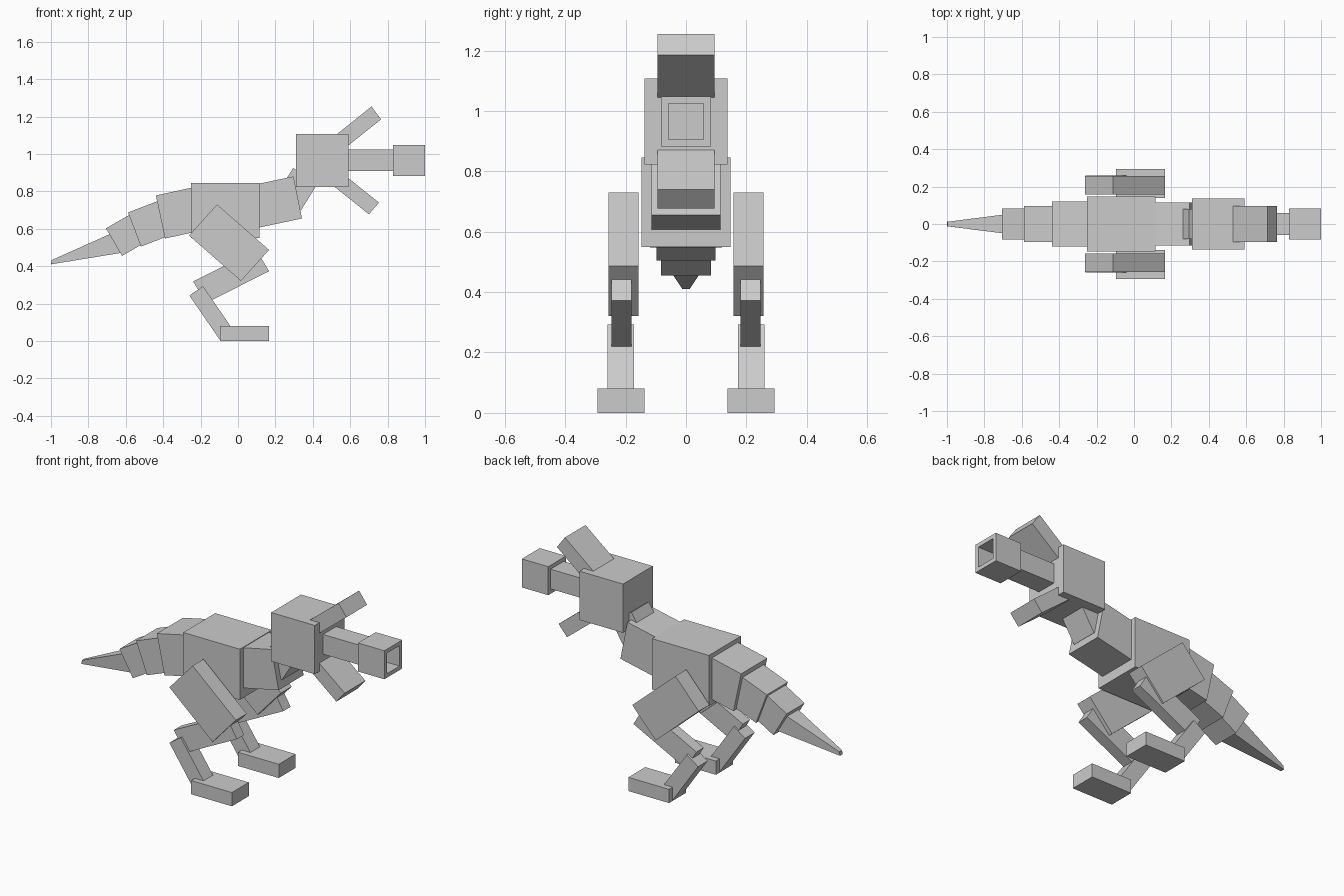
import bpy, bmesh

if "Cube" in bpy.data.objects:
    bpy.data.objects.remove(bpy.data.objects["Cube"])

grey = bpy.data.materials.new("light_grey")
grey.diffuse_color = (0.6, 0.6, 0.6, 1)
grey.use_nodes = True
grey.node_tree.nodes["Principled BSDF"].inputs["Base Color"].default_value = grey.diffuse_color


def block(name, profile, y0, y1, tip=None, mirror=False, bore=None):
    """Four-sided x/z profile spanned across y; the first two corners may taper to half-width tip."""
    bm = bmesh.new()
    sides = []
    for y, sign in ((y0, -1), (y1, 1)):
        sides.append([bm.verts.new((x, sign * tip if tip and i < 2 else y, z))
                      for i, (x, z) in enumerate(profile)])
    a, b = sides
    bm.faces.new(a)
    bm.faces.new(b[::-1])
    for i in range(4):
        j = (i + 1) % 4
        bm.faces.new((a[j], a[i], b[i], b[j]))
    bmesh.ops.recalc_face_normals(bm, faces=bm.faces)
    if bore:
        # Square recess in the forward face
        rim, depth = bore
        front = max(bm.faces, key=lambda f: f.calc_center_median().x)
        bmesh.ops.inset_individual(bm, faces=[front], thickness=rim)
        floor = bmesh.ops.extrude_discrete_faces(bm, faces=[front])["faces"][0]
        bmesh.ops.translate(bm, verts=floor.verts, vec=(-depth, 0, 0))
    me = bpy.data.meshes.new(name)
    bm.to_mesh(me)
    bm.free()
    me.materials.append(grey)
    ob = bpy.data.objects.new(name, me)
    bpy.context.collection.objects.link(ob)
    if mirror:
        m = ob.modifiers.new("mirror", 'MIRROR')
        m.use_axis = (False, True, False)
        m.use_mirror_merge = False
    return ob


def rect(x0, x1, z0, z1):
    return [(x0, z0), (x0, z1), (x1, z1), (x1, z0)]


def tilted(p, q, dx, dz):
    """Parallelogram: end edge p-q swept by (dx, dz)."""
    return [p, q, (q[0] + dx, q[1] + dz), (p[0] + dx, p[1] + dz)]


# Torso and neck
block("body", rect(-0.25, 0.115, 0.55, 0.845), -0.147, 0.147)
block("chest", tilted((0.342, 0.655), (0.297, 0.88), -0.26, -0.055), -0.115, 0.115)
block("neck", tilted((0.427, 0.843), (0.295, 0.925), -0.09, -0.144), -0.08, 0.08)

# Head, crest, jaw and barrel-like muzzle
block("head", rect(0.31, 0.59, 0.823, 1.107), -0.137, 0.137)
block("upper_crest", tilted((0.765, 1.185), (0.714, 1.254), -0.25, -0.2), -0.095, 0.095)
block("lower_jaw", tilted((0.70, 0.677), (0.754, 0.74), -0.25, 0.2), -0.095, 0.095)
block("snout", rect(0.56, 0.835, 0.91, 1.025), -0.06, 0.06)
block("muzzle", rect(0.83, 1.0, 0.882, 1.048), -0.082, 0.082, bore=(0.033, 0.15))

# Tail, from root to tip
block("tail_root", tilted((-0.39, 0.548), (-0.439, 0.778), 0.21, 0.046), -0.12, 0.12)
block("tail_middle", tilted((-0.519, 0.505), (-0.588, 0.687), 0.19, 0.073), -0.097, 0.097)
block("tail_end", tilted((-0.62, 0.455), (-0.706, 0.602), 0.15, 0.087), -0.082, 0.082)
block("tail_tip", [(-1.0, 0.41), (-0.997, 0.432), (-0.66, 0.583), (-0.606, 0.474)],
      -0.055, 0.055, tip=0.012)

# Legs, mirrored across the body
block("thigh", tilted((-0.262, 0.564), (-0.112, 0.73), 0.278, -0.243),
      0.157, 0.257, mirror=True)
block("shin", tilted((-0.171, 0.203), (-0.24, 0.318), 0.337, 0.17),
      0.18, 0.247, mirror=True)
block("ankle", tilted((-0.26, 0.243), (-0.187, 0.293), 0.163, -0.237),
      0.172, 0.26, mirror=True)
block("foot", rect(-0.096, 0.166, 0.0, 0.08), 0.138, 0.293, mirror=True)
